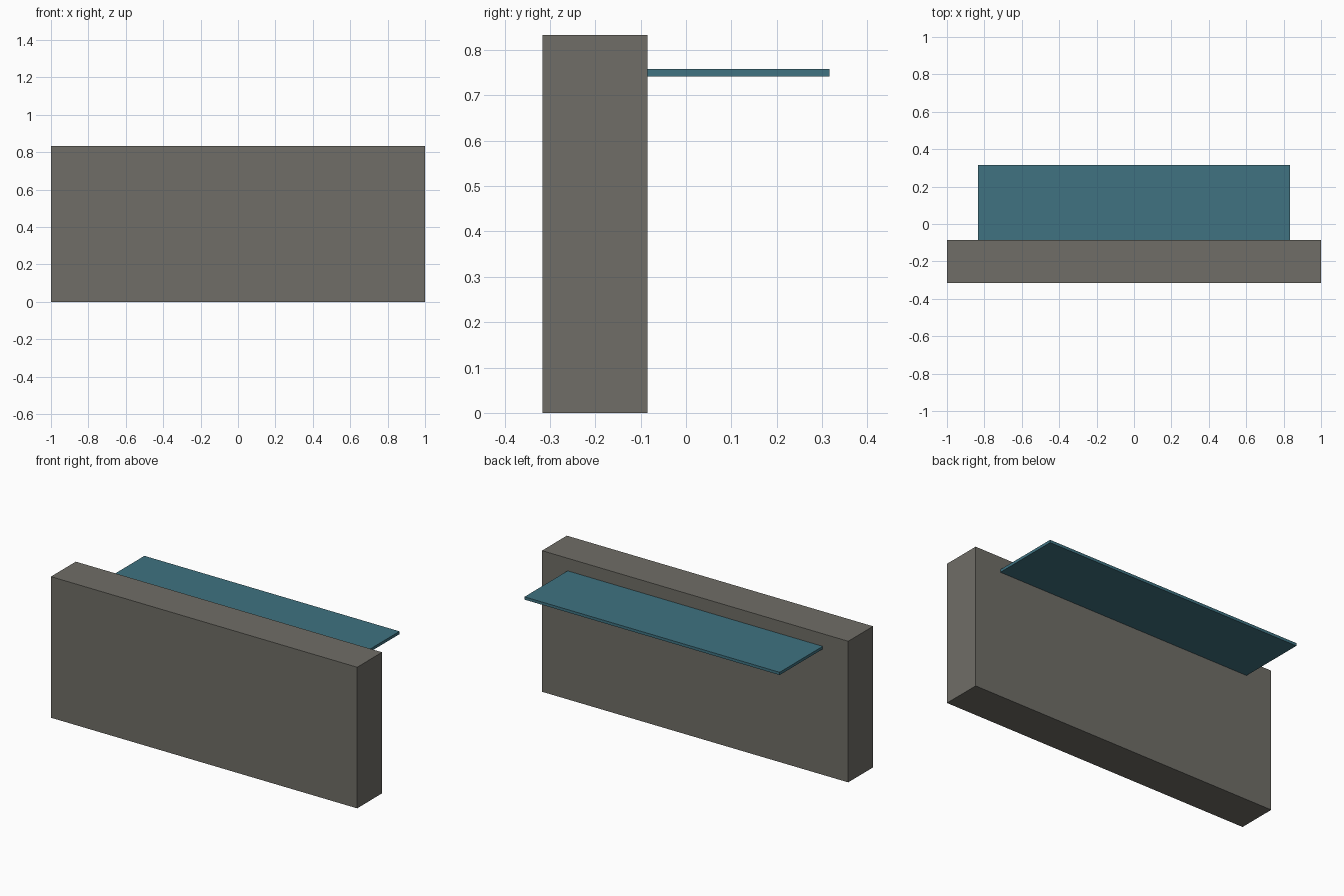
import bpy

if "Cube" in bpy.data.objects:
    bpy.data.objects.remove(bpy.data.objects["Cube"])


def material(name, color):
    mat = bpy.data.materials.new(name)
    mat.diffuse_color = color
    mat.use_nodes = True
    mat.node_tree.nodes["Principled BSDF"].inputs["Base Color"].default_value = mat.diffuse_color
    return mat


def box(name, low, high, mat):
    center = [(a + b) / 2 for a, b in zip(low, high)]
    size = [b - a for a, b in zip(low, high)]
    bpy.ops.mesh.primitive_cube_add(size=1, location=center)
    obj = bpy.context.object
    obj.name = name
    obj.scale = size
    bpy.ops.object.transform_apply(location=False, rotation=False, scale=True)
    obj.data.materials.append(mat)
    return obj


stone = material("warm_grey", (0.16, 0.155, 0.135, 1))
teal = material("teal", (0.05, 0.17, 0.22, 1))

# Upright wall
box("wall", (-1, -0.3165, 0), (1, -0.085, 0.833), stone)

# Thin shelf projecting from the back of the wall
box("shelf", (-0.833, -0.085, 0.742), (0.833, 0.3165, 0.7585), teal)
